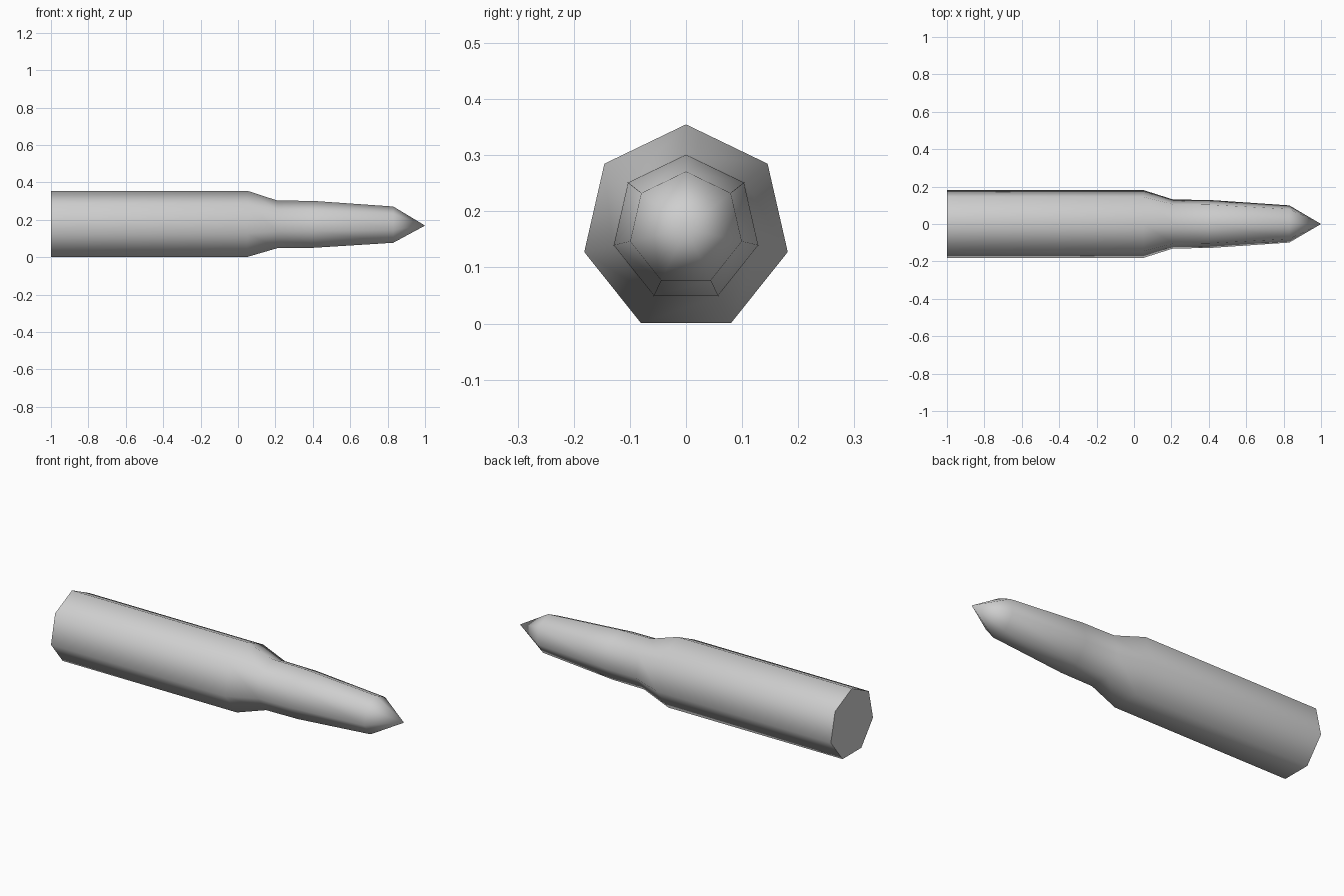
import bpy, bmesh
from math import radians, tau
from mathutils import Vector

cube = bpy.data.objects.get("Cube")
if cube:
    bpy.data.objects.remove(cube)

SIDES = 7
AXIS_Z = 0.169

# Plain grey metal
metal = bpy.data.materials.new("grey_metal")
metal.use_nodes = True
colour = (0.62, 0.62, 0.62, 1)
metal.diffuse_color = colour
metal.node_tree.nodes["Principled BSDF"].inputs["Base Color"].default_value = colour

# Half profile as (position along the axis, radius), from base to tip:
# flat base, casing wall, shoulder, neck, tapering body, pointed tip
profile = [(-1, 0), (-1, 0.186), (0.05, 0.186), (0.21, 0.134),
           (0.4, 0.132), (0.83, 0.102), (1, 0)]

# Turn the profile around the long axis, with one corner pointing up
bm = bmesh.new()
verts = [bm.verts.new((x, 0, AXIS_Z + r)) for x, r in profile]
edges = [bm.edges.new(pair) for pair in zip(verts, verts[1:])]
bmesh.ops.spin(bm, geom=verts + edges, cent=Vector((0, 0, AXIS_Z)),
               axis=Vector((1, 0, 0)), angle=tau, steps=SIDES)
bmesh.ops.remove_doubles(bm, verts=bm.verts[:], dist=0.0005)

# Merge the base triangles into one flat cap
base_centre = [v for v in bm.verts if v.co.x < -0.99 and abs(v.co.z - AXIS_Z) < 0.01
               and abs(v.co.y) < 0.01]
bmesh.ops.dissolve_verts(bm, verts=base_centre)
bmesh.ops.recalc_face_normals(bm, faces=bm.faces[:])

mesh = bpy.data.meshes.new("cartridge")
bm.to_mesh(mesh)
bm.free()
mesh.materials.append(metal)
cartridge = bpy.data.objects.new("cartridge", mesh)
bpy.context.collection.objects.link(cartridge)

# Smooth along the sides, crisp at the base rim
bpy.ops.object.select_all(action="DESELECT")
cartridge.select_set(True)
bpy.context.view_layer.objects.active = cartridge
bpy.ops.object.shade_smooth_by_angle(angle=radians(65))
